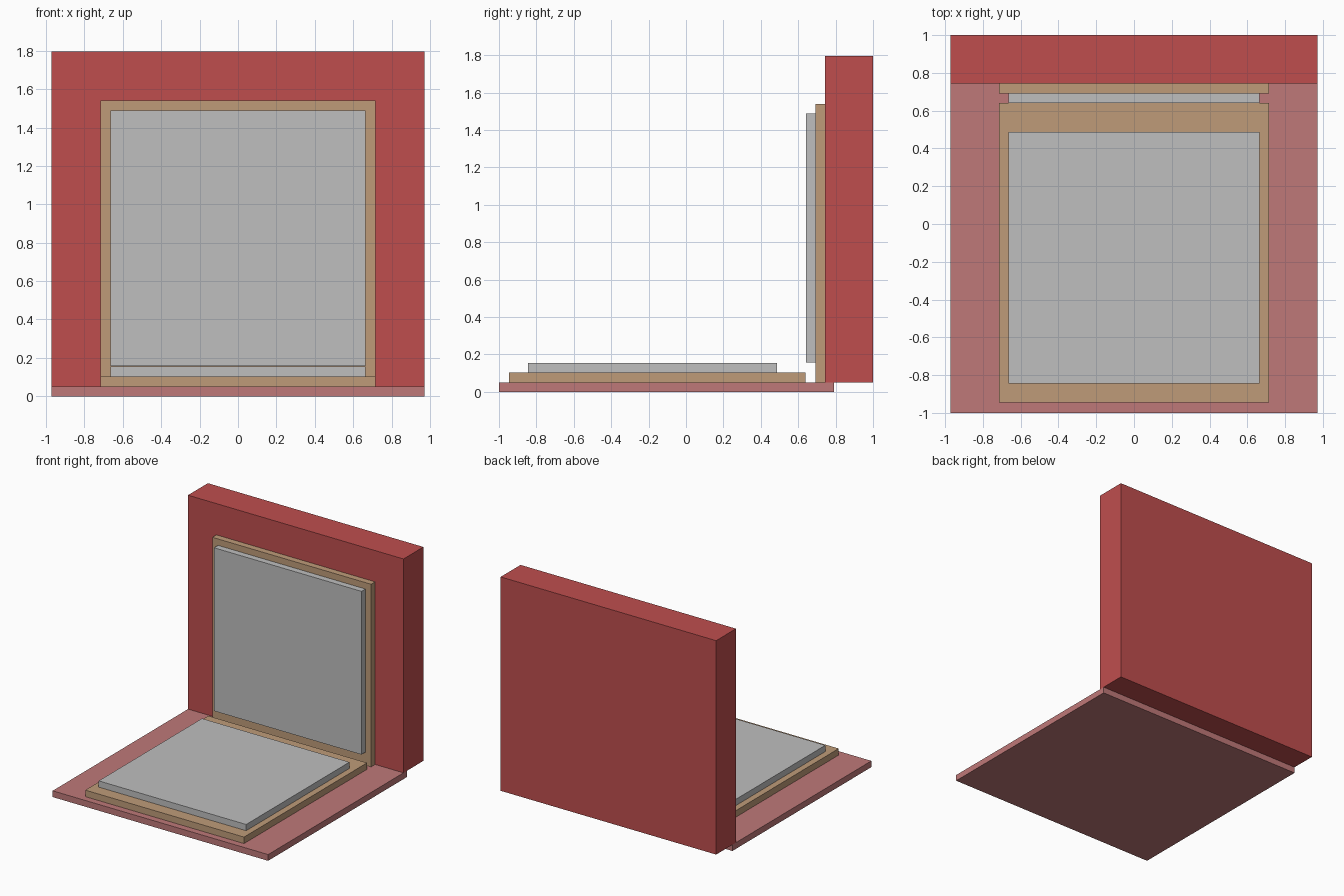
import bpy
import bmesh
from mathutils import Vector

cube = bpy.data.objects.get("Cube")
if cube:
    bpy.data.objects.remove(cube, do_unlink=True)


def material(name, rgb):
    mat = bpy.data.materials.new(name)
    mat.use_nodes = True
    colour = (*rgb, 1.0)
    mat.diffuse_color = colour
    mat.node_tree.nodes["Principled BSDF"].inputs["Base Color"].default_value = colour
    return mat


def slab(name, half_width, y_range, z_range, mat):
    """Box centred on x = 0, spanning the given y and z ranges."""
    low = Vector((-half_width, y_range[0], z_range[0]))
    high = Vector((half_width, y_range[1], z_range[1]))
    bm = bmesh.new()
    bmesh.ops.create_cube(bm, size=1.0)
    for v in bm.verts:
        v.co = (low + high) / 2 + v.co * (high - low)
    mesh = bpy.data.meshes.new(name)
    bm.to_mesh(mesh)
    bm.free()
    mesh.materials.append(mat)
    obj = bpy.data.objects.new(name, mesh)
    bpy.context.collection.objects.link(obj)
    return obj


red = material("red", (0.52, 0.076, 0.076))
pink = material("dusty pink", (0.52, 0.19, 0.19))
tan = material("tan", (0.52, 0.33, 0.19))
grey = material("light grey", (0.52, 0.52, 0.52))

# Floor plate and the thick upright wall behind it
slab("base_plate", 0.972, (-1.0, 0.79), (0.0, 0.051), pink)
slab("back_wall", 0.972, (0.744, 1.0), (0.051, 1.795), red)

# Stepped panel lying on the floor plate
slab("floor_frame", 0.716, (-0.945, 0.64), (0.051, 0.104), tan)
slab("floor_panel", 0.665, (-0.845, 0.486), (0.104, 0.155), grey)

# Matching stepped panel on the wall
slab("wall_frame", 0.716, (0.692, 0.744), (0.051, 1.54), tan)
slab("wall_panel", 0.665, (0.641, 0.692), (0.157, 1.488), grey)
